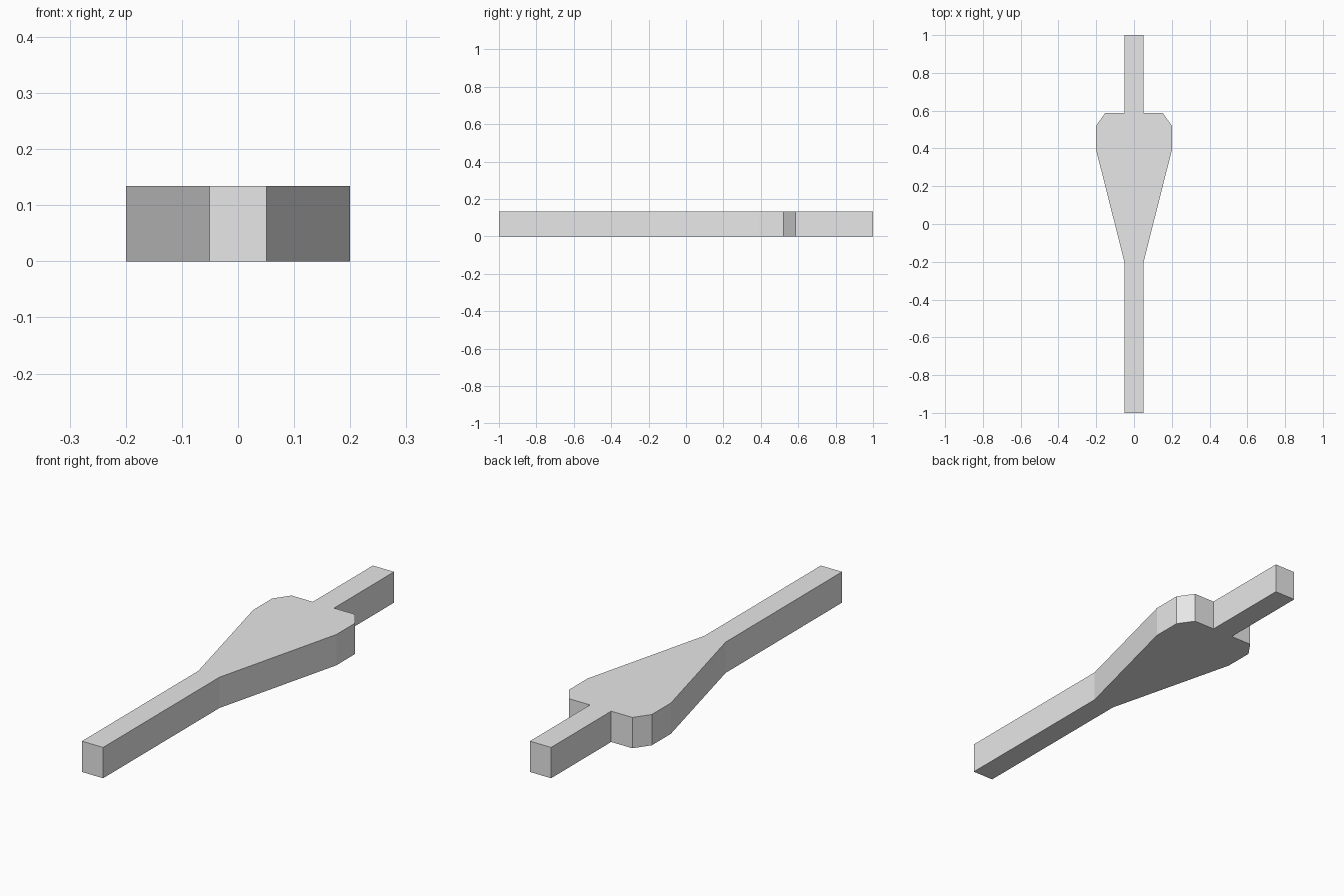
import bpy, bmesh

if "Cube" in bpy.data.objects:
    bpy.data.objects.remove(bpy.data.objects["Cube"], do_unlink=True)

HEIGHT = 0.134

# Single flat grey
grey = bpy.data.materials.new("light grey")
grey.use_nodes = True
grey.diffuse_color = (0.8, 0.8, 0.8, 1)
grey.node_tree.nodes["Principled BSDF"].inputs["Base Color"].default_value = (0.8, 0.8, 0.8, 1)

# Right half of the outline, front to back: handle, flared body, rear stub
half = [(0.051, -1.0), (0.051, -0.2), (0.2, 0.39), (0.2, 0.52),
        (0.153, 0.587), (0.051, 0.587), (0.051, 1.0)]
outline = half + [(-x, y) for x, y in reversed(half)]

# Extrude the mirrored outline upward into a solid
bm = bmesh.new()
base = bm.faces.new([bm.verts.new((x, y, 0)) for x, y in outline])
top = bmesh.ops.extrude_face_region(bm, geom=[base], use_keep_orig=True)
bmesh.ops.translate(bm, vec=(0, 0, HEIGHT),
                    verts=[v for v in top["geom"] if isinstance(v, bmesh.types.BMVert)])
bmesh.ops.recalc_face_normals(bm, faces=bm.faces)

mesh = bpy.data.meshes.new("paddle_body")
bm.to_mesh(mesh)
bm.free()
mesh.materials.append(grey)
bpy.context.collection.objects.link(bpy.data.objects.new("paddle_body", mesh))
